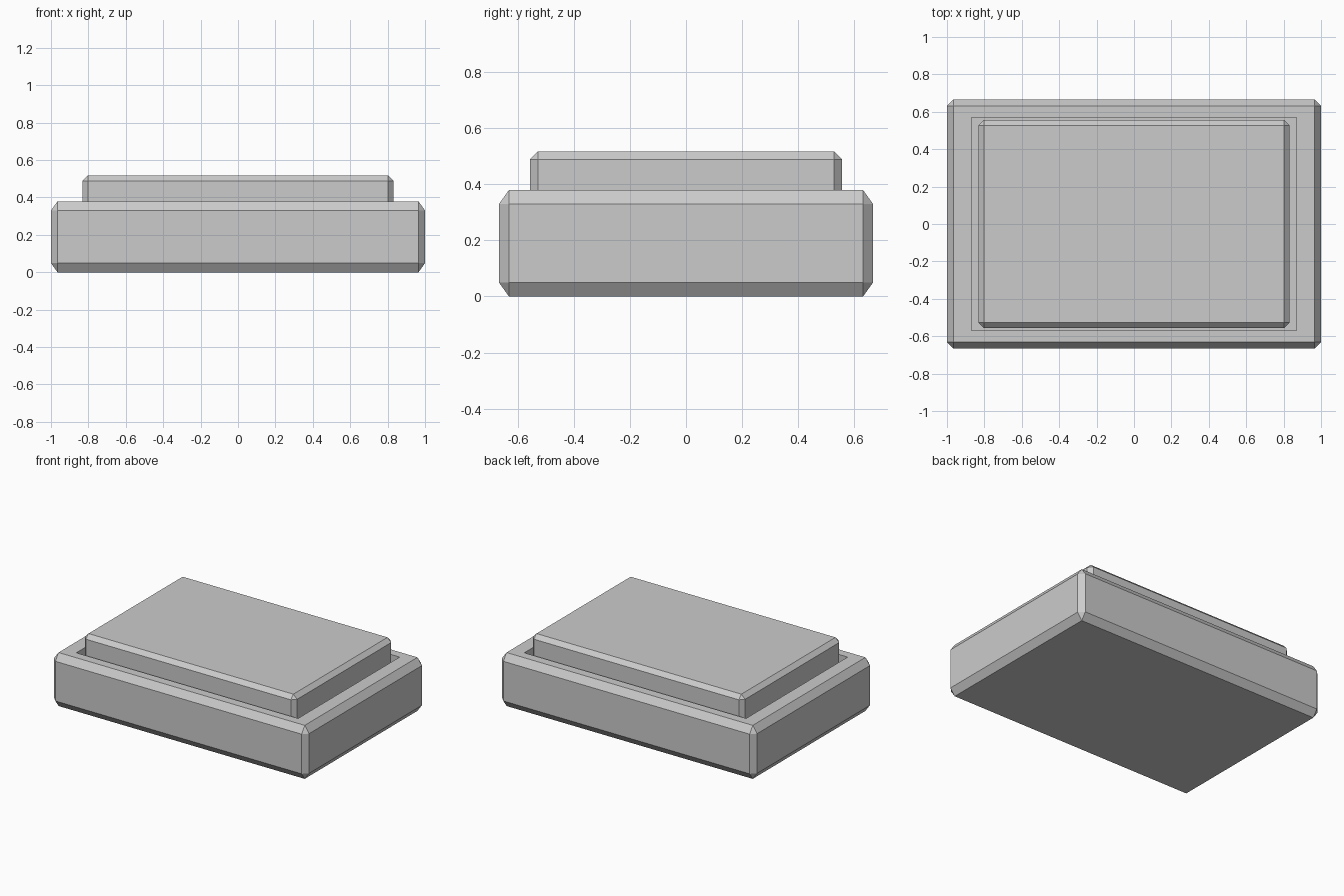
import bpy, bmesh
from mathutils import Matrix, Vector

if "Cube" in bpy.data.objects:
    bpy.data.objects.remove(bpy.data.objects["Cube"])


def chamfered_block(size, z_bottom, cut, cut_z):
    """Box with every edge chamfered: 'cut' sideways, 'cut_z' vertically."""
    k = cut_z / cut
    bm = bmesh.new()
    bmesh.ops.create_cube(bm, size=1)
    bmesh.ops.scale(bm, vec=Vector((size[0], size[1], size[2] / k)), verts=bm.verts)
    bmesh.ops.bevel(bm, geom=bm.edges[:], offset=cut, offset_type='OFFSET',
                    segments=1, affect='EDGES', profile=0.5)
    bmesh.ops.scale(bm, vec=Vector((1, 1, k)), verts=bm.verts)
    bmesh.ops.translate(bm, vec=Vector((0, 0, z_bottom + size[2] / 2)), verts=bm.verts)
    return bm


def finish(bm, name):
    bm.normal_update()
    mesh = bpy.data.meshes.new(name)
    bm.to_mesh(mesh)
    bm.free()
    obj = bpy.data.objects.new(name, mesh)
    bpy.context.collection.objects.link(obj)
    return obj


# Base housing with a rectangular recess sunk into its top
bm = chamfered_block((2.0, 1.332, 0.379), 0, 0.035, 0.049)
bm.normal_update()
top = max(bm.faces, key=lambda f: f.calc_center_median().z)
bmesh.ops.inset_region(bm, faces=[top], thickness=0.02)
for v in top.verts:
    v.co.x = 0.869 if v.co.x > 0 else -0.869
    v.co.y = 0.569 if v.co.y > 0 else -0.569
floor = bmesh.ops.extrude_discrete_faces(bm, faces=[top])["faces"][0]
bmesh.ops.translate(bm, vec=Vector((0, 0, -0.095)), verts=floor.verts)
finish(bm, "base_housing")

# Push plate sitting in the recess
finish(chamfered_block((1.664, 1.112, 0.229), 0.288, 0.029, 0.029), "push_plate")
